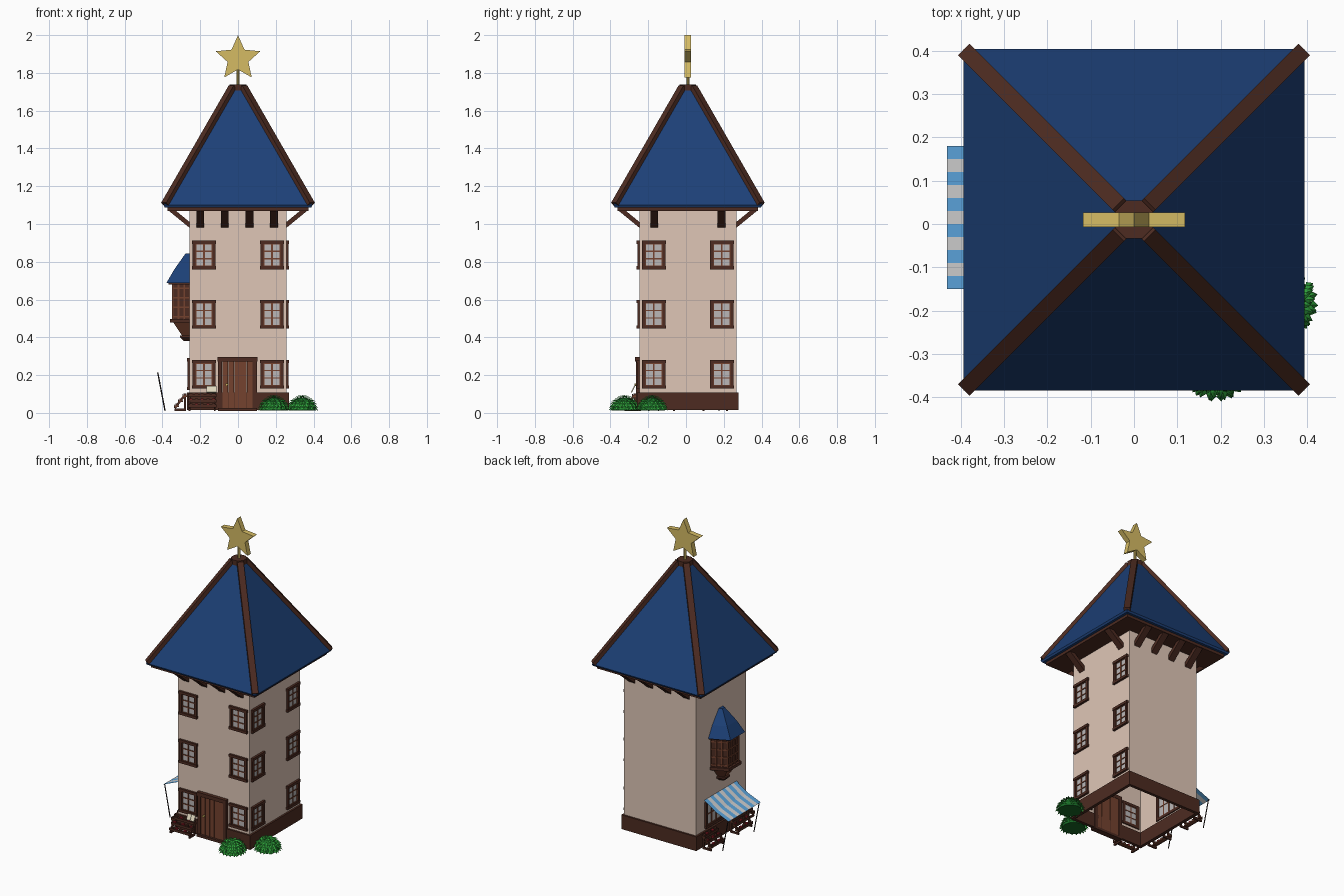
import bpy, bmesh, random
from math import sin, cos, pi, radians
from mathutils import Vector, Matrix

if "Cube" in bpy.data.objects:
    bpy.data.objects.remove(bpy.data.objects["Cube"])

random.seed(4)
CX, CY, HALF = 0.0, 0.01, 0.257


def mat(name, r, g, b):
    m = bpy.data.materials.new(name)
    m.diffuse_color = [(c / 255) ** 2.2 for c in (r, g, b)] + [1]
    m.use_nodes = True
    m.node_tree.nodes["Principled BSDF"].inputs["Base Color"].default_value = m.diffuse_color
    return m


PLASTER = mat("plaster", 222, 197, 181)
ROOF = mat("roof_blue", 34, 66, 118)
DARK = mat("dark_wood", 78, 47, 38)
RED = mat("red_wood", 116, 68, 50)
GLASS = mat("glass", 186, 182, 182)
GOLD = mat("gold", 212, 186, 100)
LEAF = mat("leaf", 52, 165, 62)
INNER = mat("leaf_shadow", 30, 105, 42)
BLUE = mat("awning_blue", 90, 160, 215)
WHITE = mat("awning_white", 225, 225, 225)
PAPER = mat("paper", 222, 214, 188)
BERRY = mat("berry", 150, 35, 45)
IRON = mat("iron", 45, 38, 38)


class Part:
    """One named object made of several simple solids."""
    def __init__(self, name, M=Matrix()):
        self.name, self.M, self.bm, self.mats = name, M, bmesh.new(), []

    def faces(self, pts, polys, m):
        if m not in self.mats:
            self.mats.append(m)
        vs = [self.bm.verts.new(p) for p in pts]
        for f in polys:
            self.bm.faces.new([vs[i] for i in f]).material_index = self.mats.index(m)

    def loft(self, rings, m, caps=True):
        n = len(rings[0])
        polys = [(k * n + i, k * n + (i + 1) % n, (k + 1) * n + (i + 1) % n, (k + 1) * n + i)
                 for k in range(len(rings) - 1) for i in range(n)]
        if caps:
            polys += [tuple(range(n))[::-1], tuple(range((len(rings) - 1) * n, len(rings) * n))]
        self.faces([p for r in rings for p in r], polys, m)

    def box(self, x0, x1, y0, y1, z0, z1, m, caps=True):
        self.loft([[(x0, y0, z), (x1, y0, z), (x1, y1, z), (x0, y1, z)] for z in (z0, z1)], m, caps)

    def bar(self, p, q, w, h, m, sides=4):
        p, q = Vector(p), Vector(q)
        d = (q - p).normalized()
        x = d.cross((0, 0, 1))
        x = x.normalized() if x.length > 1e-4 else Vector((1, 0, 0))
        y = d.cross(x)
        k = 0.5 / cos(pi / sides)
        a = [(2 * i + 1) * pi / sides for i in range(sides)]
        self.loft([[c + x * w * k * cos(t) + y * h * k * sin(t) for t in a] for c in (p, q)], m)

    def done(self):
        if self.bm.verts:
            self.bm.transform(self.M)
        bmesh.ops.recalc_face_normals(self.bm, faces=self.bm.faces)
        me = bpy.data.meshes.new(self.name)
        self.bm.to_mesh(me)
        self.bm.free()
        for m in self.mats:
            me.materials.append(m)
        ob = bpy.data.objects.new(self.name, me)
        bpy.context.collection.objects.link(ob)
        return ob


def side(angle):
    """Local frame whose -y side is the chosen wall."""
    return Matrix.Translation((CX, CY, 0)) @ Matrix.Rotation(radians(angle), 4, 'Z')


FRONT, RIGHT, BACK, LEFT = (side(a) for a in (0, 90, 180, -90))

# Tower walls (open shell) and base skirt
p = Part("tower_walls", side(0)); p.box(-HALF, HALF, -HALF, HALF, 0.02, 1.08, PLASTER, False); p.done()
for n, M in (("front", FRONT), ("right", RIGHT), ("back", BACK), ("left", LEFT)):
    p = Part("base_skirt_" + n, M)
    p.box(-0.269, 0.269, -0.269, -0.25, 0.016, 0.108, DARK)
    p.done()

# Roof: eave board, blue sides, hip beams, cap
p = Part("eave_board", side(0)); p.box(-0.372, 0.372, -0.372, 0.372, 1.07, 1.1, DARK); p.done()
p = Part("roof", side(0))
p.loft([[(sx * h, sy * h, z) for sx, sy in ((-1, -1), (1, -1), (1, 1), (-1, 1))]
        for h, z in ((0.388, 1.088), (0.394, 1.1), (0.03, 1.73))], ROOF)
p.done()
p = Part("roof_hip_beams", side(0))
for sx in (-1, 1):
    for sy in (-1, 1):
        p.bar((sx * 0.384, sy * 0.384, 1.102), (sx * 0.027, sy * 0.027, 1.722), 0.038, 0.034, DARK)
p.bar((0, 0, 1.70), (0, 0, 1.738), 0.088, 0.088, DARK, 8)
p.done()

# Star finial on its pole
p = Part("star_finial", side(0))
star = [((0.124 if i % 2 == 0 else 0.058) * sin(i * pi / 5),
         (0.124 if i % 2 == 0 else 0.058) * cos(i * pi / 5) + 1.876) for i in range(10)]
p.loft([[(x, y, z) for x, z in star] for y in (-0.017, 0.017)], GOLD)
p.bar((0, 0, 1.72), (0, 0, 1.83), 0.016, 0.016, GOLD, 8)
p.done()

# Diagonal brackets under the eaves
for n, M, us in (("front", FRONT, (-0.2, -0.07, 0.06, 0.19)), ("back", BACK, (-0.2, -0.07, 0.06, 0.19)),
                 ("right", RIGHT, (-0.178, 0.178)), ("left", LEFT, (-0.178, 0.178))):
    p = Part("eave_brackets_" + n, M)
    for u in us:
        p.bar((u, -0.25, 0.99), (u, -0.36, 1.08), 0.042, 0.024, DARK)
    p.done()


def window(name, M, u, z, w, h, cols=2, rows=3):
    p = Part(name, M)
    a, b, f = w / 2, h / 2, 0.017
    y0, y1 = -0.268, -0.25
    for s in (-1, 1):
        xs = sorted((u + s * a, u + s * (a - f)))
        p.box(*xs, y0, y1, z - b, z + b, DARK)
        zs = sorted((z + s * b, z + s * (b - f)))
        p.box(u - a - 0.002, u + a + 0.002, y0 - 0.003, y1, *zs, DARK)
    p.box(u - a + f, u + a - f, -0.26, -0.254, z - b + f, z + b - f, GLASS)
    iw, ih = w - 2 * f, h - 2 * f
    for i in range(cols + 1):
        x = u - iw / 2 + iw * i / cols
        p.box(x - 0.004, x + 0.004, -0.264, -0.252, z - ih / 2, z + ih / 2, RED)
    for i in range(rows + 1):
        zz = z - ih / 2 + ih * i / rows
        p.box(u - iw / 2, u + iw / 2, -0.264, -0.252, zz - 0.003, zz + 0.003, RED)
    p.done()


for n, M in (("front", FRONT), ("right", RIGHT)):
    for z in (0.204, 0.522, 0.836):
        for u in (-0.18, 0.18):
            window("window_" + n, M, u, z, 0.124, 0.152)
window("shop_window", LEFT, -0.03, 0.205, 0.27, 0.17, 5, 2)

# Front door with planks and knob
p = Part("front_door", FRONT)
for s in (-1, 1):
    p.box(*sorted((-0.003 + s * 0.103, -0.003 + s * 0.081)), -0.276, -0.248, 0.016, 0.29, DARK)
p.box(-0.108, 0.102, -0.28, -0.248, 0.272, 0.296, DARK)
p.box(-0.106, 0.1, -0.285, -0.248, 0.01, 0.026, DARK)
for i in range(5):
    x = -0.084 + i * 0.0324
    p.box(x + 0.001, x + 0.0314, -0.271, -0.25, 0.026, 0.272, RED)
p.bar((-0.06, -0.27, 0.15), (-0.06, -0.282, 0.15), 0.013, 0.013, GOLD, 8)
p.done()

# Bay window on the left wall: corbel, body, lattice, roof
def ring(z, hw, hf, d):
    y = -HALF
    return [(-hw, y + 0.003, z), (-hf, y - d, z), (hf, y - d, z), (hw, y + 0.003, z)]

p = Part("bay_window", LEFT)
p.loft([ring(0.38, 0.02, 0.012, 0.03), ring(0.4, 0.045, 0.025, 0.05), ring(0.41, 0.045, 0.025, 0.05)], DARK)
p.loft([ring(0.41, 0.035, 0.02, 0.04), ring(0.478, 0.085, 0.05, 0.085)], RED)
p.loft([ring(0.478, 0.112, 0.064, 0.103), ring(0.497, 0.112, 0.064, 0.103)], DARK)
p.loft([ring(0.497, 0.1, 0.055, 0.088), ring(0.69, 0.1, 0.055, 0.088)], DARK)
edge = [Vector(v) for v in ring(0, 0.1, 0.055, 0.089)]
for a, b in zip(edge, edge[1:]):
    for t in (0, 1 / 3, 2 / 3, 1):
        c = a.lerp(b, t)
        p.bar(c + Vector((0, 0, 0.497)), c + Vector((0, 0, 0.69)), 0.009, 0.009, RED)
    for z in (0.51, 0.56, 0.61, 0.66):
        p.bar(a + Vector((0, 0, z)), b + Vector((0, 0, z)), 0.008, 0.008, RED)
p.loft([ring(0.68, 0.12, 0.068, 0.112), ring(0.69, 0.12, 0.068, 0.112)], DARK)
p.loft([ring(0.688, 0.13, 0.074, 0.122), ring(0.76, 0.09, 0.05, 0.08), ring(0.845, 0.022, 0.012, 0.02)], ROOF)
p.done()

# Striped awning sheet and its slanted posts
p = Part("awning", LEFT)
for i in range(11):
    u0 = -0.17 + i * 0.03
    pts = [(u, y, z) for y, z in ((-0.257, 0.305), (-0.34, 0.25), (-0.432, 0.212)) for u in (u0, u0 + 0.03)]
    p.faces(pts, [(0, 1, 3, 2), (2, 3, 5, 4)], WHITE if i % 2 else BLUE)
p.done()
p = Part("awning_posts", LEFT)
for u in (-0.165, 0.155):
    p.bar((u, -0.425, 0.214), (u, -0.386, 0.01), 0.006, 0.006, IRON, 6)
p.done()


# Stepped display racks with small goods
def rack(name, M, u, length):
    p = Part(name, M)
    a = length / 2
    for k in range(3):
        y, z = -0.325 + k * 0.022, 0.035 + k * 0.027
        p.box(u - a, u + a, y - 0.012, y + 0.012, z - 0.004, z + 0.003, RED)
        p.box(u - a, u + a, y - 0.014, y - 0.01, z - 0.006, z + 0.01, DARK)
        for i in range(5):
            x = u - a + length * (i + 0.5) / 5
            p.box(x - 0.008, x + 0.008, y - 0.007, y + 0.008, z, z + 0.014, BERRY if (i + k) % 2 else DARK)
    for s in (-1, 1):
        x = u + s * (a - 0.008)
        p.bar((x, -0.335, 0.025), (x, -0.277, 0.1), 0.01, 0.012, DARK)
        p.box(x - 0.005, x + 0.005, -0.285, -0.275, 0.01, 0.1, DARK)
        p.box(x - 0.005, x + 0.005, -0.336, -0.275, 0.01, 0.022, DARK)
    p.done()


rack("front_rack", FRONT, -0.19, 0.15)
rack("side_rack_back", LEFT, -0.145, 0.14)
rack("side_rack_front", LEFT, 0.14, 0.15)
p = Part("open_pages", FRONT)
for s in (-1, 1):
    p.bar((-0.14 + s * 0.014, -0.3, 0.108), (-0.14 + s * 0.014, -0.282, 0.142), 0.026, 0.006, PAPER)
p.done()

# Leafy bushes by the front right corner
for n, (bx, by) in (("front", (0.19, -0.325)), ("side", (0.34, -0.18))):
    p = Part("bush_" + n, Matrix.Translation((bx, by, 0.012)))
    R = 0.07
    p.loft([[(R * cos(e) * cos(i * pi / 6), R * cos(e) * sin(i * pi / 6), R * sin(e)) for i in range(12)]
            for e in (0, 0.4, 0.8, 1.2, 1.5)], INNER)
    for k in range(7):
        e = radians(8 + 13 * k)
        count = max(4, int(22 * cos(e)))
        for i in range(count):
            t = 2 * pi * (i + 0.5 * (k % 2)) / count + random.uniform(-0.1, 0.1)
            nrm = Vector((cos(e) * cos(t), cos(e) * sin(t), sin(e)))
            s = Vector((-sin(t), cos(t), 0))
            down = nrm.cross(s) * -1
            if down.z > 0:
                down = -down
            c = nrm * R
            tip = c + nrm * 0.014 + down * 0.018
            tip.z = max(tip.z, 0)
            p.faces([c - down * 0.014, c + s * 0.011 + nrm * 0.003, tip, c - s * 0.011 + nrm * 0.003, c + nrm * 0.009],
                    [(0, 1, 4), (1, 2, 4), (2, 3, 4), (3, 0, 4)], LEAF)
    p.done()
